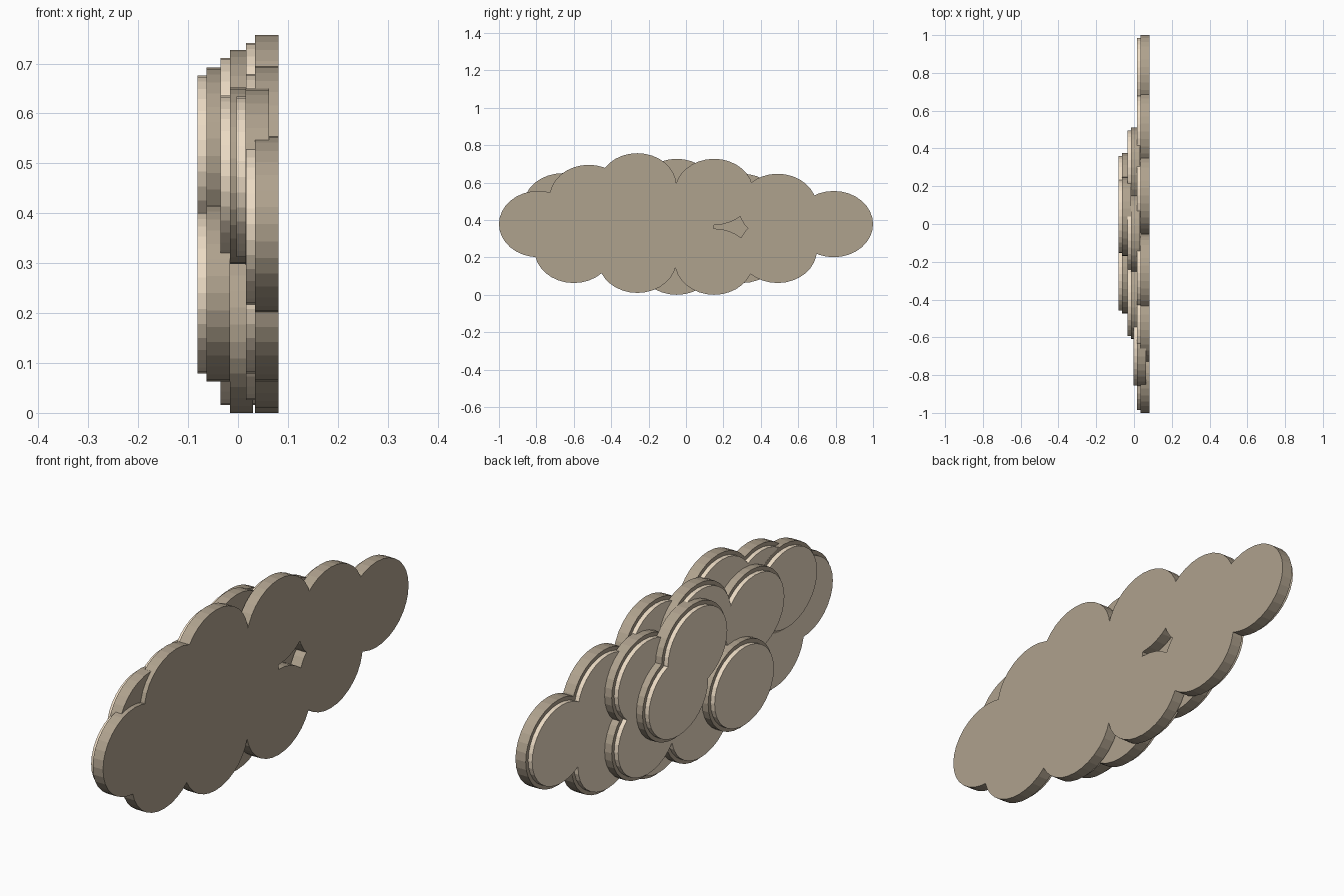
import bpy, bmesh, math

if "Cube" in bpy.data.objects:
    bpy.data.objects.remove(bpy.data.objects["Cube"])

RY, RZ, STEP, SIDES = 0.21, 0.177, 0.016, 32


def paint(name, rgb):
    mat = bpy.data.materials.new(name)
    mat.diffuse_color = (*rgb, 1)
    mat.use_nodes = True
    mat.node_tree.nodes["Principled BSDF"].inputs["Base Color"].default_value = mat.diffuse_color
    return mat


DARK = paint("dark_tan", (0.43, 0.36, 0.27))
LIGHT = paint("light_tan", (0.84, 0.71, 0.55))


def disc(name, y, z, x0, x1, ry, rz):
    """Flat elliptical puff with its axis along x."""
    bm = bmesh.new()
    ring = []
    for i in range(SIDES):
        a = 2 * math.pi * i / SIDES
        ring.append(bm.verts.new((x0, y + ry * math.cos(a), z + rz * math.sin(a))))
    face = bm.faces.new(ring)
    out = bmesh.ops.extrude_face_region(bm, geom=[face])
    for v in out["geom"]:
        if isinstance(v, bmesh.types.BMVert):
            v.co.x = x1
    bmesh.ops.recalc_face_normals(bm, faces=bm.faces)
    me = bpy.data.meshes.new(name)
    bm.to_mesh(me)
    bm.free()
    ob = bpy.data.objects.new(name, me)
    bpy.context.collection.objects.link(ob)
    return ob


def layer(name, puffs, x0, x1, inset, mat):
    """Union of overlapping puffs sharing one thickness."""
    base = None
    for y, z in puffs:
        ob = disc(name, y, z, x0, x1, RY - inset, RZ - inset)
        if base is None:
            base = ob
            continue
        mod = base.modifiers.new("join", 'BOOLEAN')
        mod.operation, mod.solver, mod.object = 'UNION', 'EXACT', ob
        dg = bpy.context.evaluated_depsgraph_get()
        merged = bpy.data.meshes.new_from_object(base.evaluated_get(dg))
        base.modifiers.clear()
        base.data = merged
        bpy.data.objects.remove(ob)
    base.name = name
    base.data.materials.clear()
    base.data.materials.append(mat)


def tier(name, puffs, x_back):
    """Thick dark slab plus a thinner, slightly smaller light face."""
    layer(name + "_slab", puffs, x_back - 0.047, x_back, 0, DARK)
    layer(name + "_raised_face", puffs, x_back - 0.0655, x_back - 0.047, STEP, LIGHT)


# Wide back tier of the cloud
tier("cloud_back", [
    (-0.06, 0.38), (-0.26, 0.58), (0.15, 0.55), (0.49, 0.47), (0.79, 0.378),
    (0.49, 0.24), (0.15, 0.177), (-0.26, 0.187), (-0.42, 0.38), (-0.60, 0.24),
    (-0.79, 0.378), (-0.52, 0.518)], 0.0815)

# Single offset puff near one end
tier("side_puff", [(-0.66, 0.473)], 0.0625)

# Middle tier
tier("cloud_middle", [
    (-0.05, 0.55), (-0.05, 0.177), (0.30, 0.47), (0.30, 0.24), (-0.40, 0.475)], 0.0305)

# Front tier: a merged pair and a separate puff
tier("front_pair", [(0.04, 0.515), (0.165, 0.36)], -0.016)
tier("front_puff", [(-0.265, 0.24)], -0.016)
